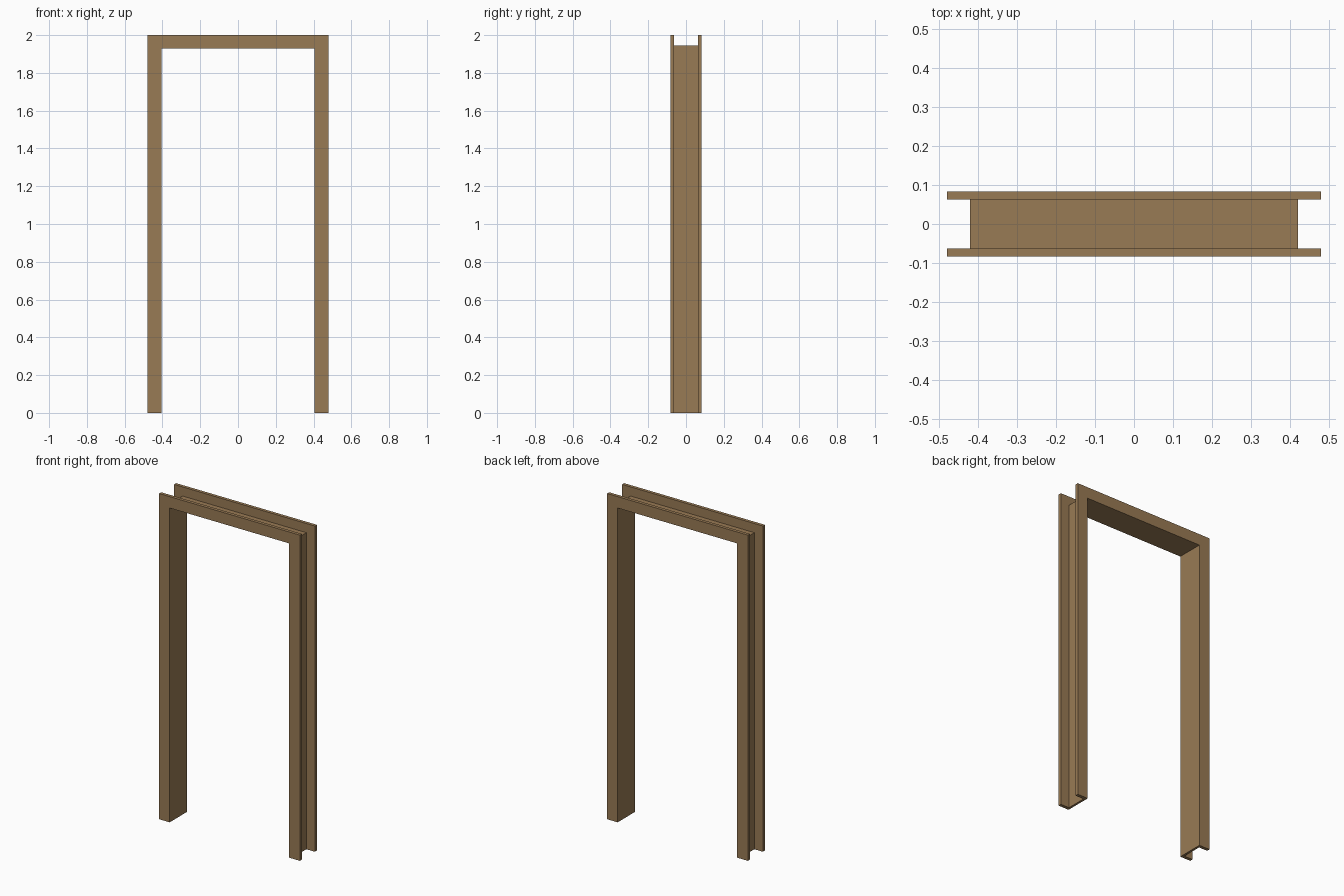
import bpy, bmesh

if "Cube" in bpy.data.objects:
    bpy.data.objects.remove(bpy.data.objects["Cube"])

wood = bpy.data.materials.new("brown wood")
wood.diffuse_color = (0.318, 0.196, 0.089, 1)
wood.use_nodes = True
wood.node_tree.nodes["Principled BSDF"].inputs["Base Color"].default_value = wood.diffuse_color

INNER_X, INNER_Z = 0.406, 1.93


def u_frame(name, outer_x, outer_z, y0, y1):
    """Upside-down U outline in the XZ plane, extruded from y0 to y1."""
    outline = [(-outer_x, 0), (-INNER_X, 0), (-INNER_X, INNER_Z), (INNER_X, INNER_Z),
               (INNER_X, 0), (outer_x, 0), (outer_x, outer_z), (-outer_x, outer_z)]
    bm = bmesh.new()
    face = bm.faces.new([bm.verts.new((x, y0, z)) for x, z in outline])
    ext = bmesh.ops.extrude_face_region(bm, geom=[face], use_keep_orig=True)
    moved = [g for g in ext["geom"] if isinstance(g, bmesh.types.BMVert)]
    bmesh.ops.translate(bm, verts=moved, vec=(0, y1 - y0, 0))
    bmesh.ops.recalc_face_normals(bm, faces=bm.faces)
    mesh = bpy.data.meshes.new(name)
    bm.to_mesh(mesh)
    bm.free()
    mesh.materials.append(wood)
    obj = bpy.data.objects.new(name, mesh)
    bpy.context.collection.objects.link(obj)
    return obj


# Wide trim boards on the front and back of the wall
u_frame("front_casing", 0.478, 2.0, -0.083, -0.063)
u_frame("back_casing", 0.478, 2.0, 0.063, 0.083)
# Thin lining of the opening between the casings, flush on the inside
u_frame("door_jamb", 0.42, 1.944, -0.063, 0.063)
